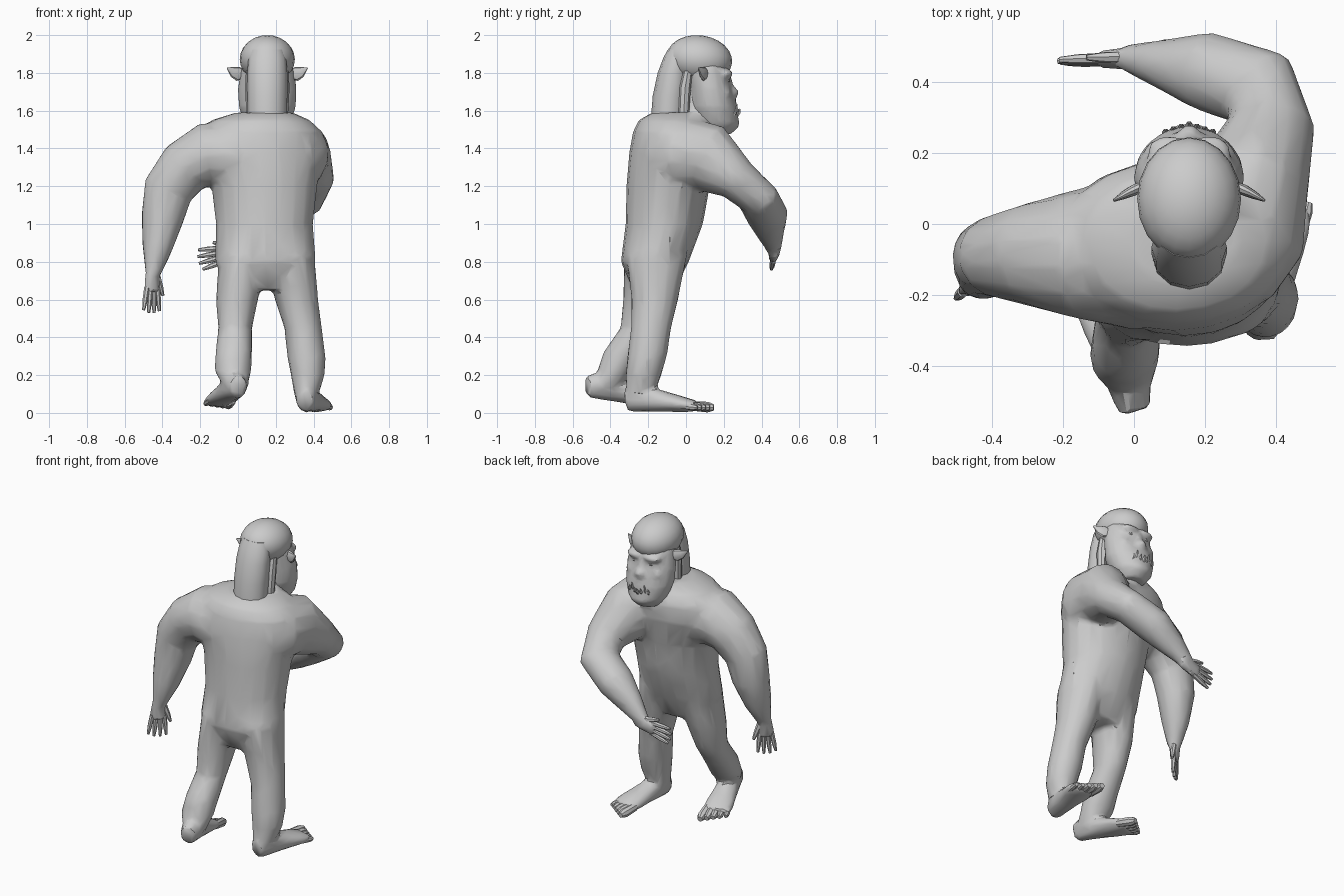
import bpy, bmesh, math
from mathutils import Vector as V, Matrix

if "Cube" in bpy.data.objects:
    bpy.data.objects.remove(bpy.data.objects["Cube"])


def add_loft(bm, rings, side=(1, 0, 0), n=14, flat=False):
    """Closed tube through rings (x, y, z, half width along side, half depth)."""
    pts = [V(r[:3]) for r in rings]
    loops = []
    for i, r in enumerate(rings):
        t = (pts[min(i + 1, len(pts) - 1)] - pts[max(i - 1, 0)]).normalized()
        if flat:
            t = V((0, 0, 1))
        a = (V(side) - t * V(side).dot(t)).normalized()
        b = t.cross(a)
        loops.append([bm.verts.new(pts[i] + a * r[3] * math.cos(2 * math.pi * k / n)
                                   + b * r[4] * math.sin(2 * math.pi * k / n)) for k in range(n)])
    for p, q in zip(loops, loops[1:]):
        for k in range(n):
            bm.faces.new((p[k], p[(k + 1) % n], q[(k + 1) % n], q[k]))
    bm.faces.new(loops[0][::-1])
    bm.faces.new(loops[-1])


def add_ball(bm, c, r, tilt=0.0, seg=16):
    m = Matrix.Translation(c) @ Matrix.Rotation(tilt, 4, 'X') @ Matrix.Diagonal((*r, 1))
    bmesh.ops.create_uvsphere(bm, u_segments=seg, v_segments=seg // 2 + 2, radius=1, matrix=m)


def finish(bm, name, voxel=0, ratio=1, angle=30):
    bmesh.ops.recalc_face_normals(bm, faces=bm.faces)
    me = bpy.data.meshes.new(name)
    bm.to_mesh(me)
    bm.free()
    ob = bpy.data.objects.new(name, me)
    bpy.context.collection.objects.link(ob)
    bpy.ops.object.select_all(action='DESELECT')
    bpy.context.view_layer.objects.active = ob
    ob.select_set(True)
    if voxel:
        m = ob.modifiers.new("fuse", 'REMESH')
        m.mode, m.voxel_size = 'VOXEL', voxel
        m = ob.modifiers.new("soften", 'SMOOTH')
        m.factor, m.iterations = 0.5, 6
        m = ob.modifiers.new("facet", 'DECIMATE')
        m.ratio = ratio
        for mod in ("fuse", "soften", "facet"):
            bpy.ops.object.modifier_apply(modifier=mod)
    bpy.ops.object.shade_smooth_by_angle(angle=math.radians(angle))
    return ob


def add_foot(body, digits, heel, tip, flip):
    """Wedge-shaped foot in the body mesh, five toes in the digit mesh."""
    h, t = V(heel), V(tip)
    f = (t - h).normalized()
    s = f.cross(V((0, 0, 1))).normalized()
    u = s.cross(f)
    L = (t - h).length
    prof = [(-.02, .045, .055, .06), (.06, .055, .068, .068), (.25, .065, .068, .068),
            (.45, .075, .055, .055), (.65, .088, .042, .042), (.82, .088, .03, .031)]
    add_loft(body, [(*(h + f * L * p + u * z), w, d) for p, w, d, z in prof], s)
    for i in range(5):
        o = (i - 2) * .036 * flip
        r = .028 - .0025 * i
        a = h + f * L * (.72 - .02 * i) + s * o * .85 + u * .034
        b = h + f * L * (1 - .035 * i) + s * o * .95 + u * .024
        m = a.lerp(b, .75)
        add_loft(digits, [(*a, r * .8, r * .9), (*m, r, r), (*b, r * .6, r * .6)], s, 8)


def add_hand(body, digits, wrist, direction, spread, thumb):
    """Flat palm in the body mesh, four fingers and a thumb in the digit mesh."""
    w, d = V(wrist), V(direction).normalized()
    s = (V(spread) - d * V(spread).dot(d)).normalized()
    add_loft(body, [(*(w - d * .03), .038, .036), (*(w + d * .03), .046, .03),
                    (*(w + d * .09), .052, .026), (*(w + d * .11), .046, .02)], s)
    for i in range(4):
        o = (i - 1.5)
        a = w + d * .08 + s * o * .023
        b = a + (d + s * o * .1) * (.142 - .012 * abs(o))
        add_loft(digits, [(*a, .015, .016), (*a.lerp(b, .6), .014, .014), (*b, .008, .008)], s, 7)
    a = w + d * .02 + s * thumb * .03
    b = a + (d + s * thumb * .45) * .1
    add_loft(digits, [(*a, .02, .018), (*a.lerp(b, .6), .016, .015), (*b, .008, .008)], s, 7)


body, fingers, toes = bmesh.new(), bmesh.new(), bmesh.new()

# torso
add_loft(body, [(.155, -.17, .65, .2, .11), (.145, -.165, .8, .268, .18), (.14, -.115, 1.0, .257, .205),
                (.14, -.095, 1.2, .28, .22), (.11, -.06, 1.38, .34, .24), (.115, -.05, 1.49, .325, .23),
                (.12, -.05, 1.55, .26, .2), (.14, -.04, 1.59, .15, .14)], n=20, flat=True)
# neck
add_loft(body, [(.155, .05, 1.45, .12, .15), (.155, .08, 1.6, .1, .1), (.155, .09, 1.72, .09, .09)], flat=True)
# legs
add_loft(body, [(.03, -.165, .84, .13, .165), (-.005, -.205, .6, .112, .13), (-.015, -.24, .45, .09, .108),
                (-.022, -.33, .32, .098, .11), (-.028, -.375, .22, .098, .095),
                (-.008, -.435, .13, .06, .07)], flat=True)
add_loft(body, [(.27, -.155, .84, .135, .165), (.31, -.165, .6, .115, .125), (.345, -.185, .45, .1, .108),
                (.362, -.205, .3, .102, .106), (.37, -.225, .2, .09, .096),
                (.36, -.245, .08, .06, .07)], flat=True)
# arms
add_loft(body, [(0, -.08, 1.36, .22, .18), (-.17, -.085, 1.365, .18, .172), (-.28, -.085, 1.3, .15, .15),
                (-.37, -.09, 1.18, .12, .135), (-.4, -.095, 1.03, .112, .114), (-.427, -.13, .87, .085, .08),
                (-.449, -.165, .74, .044, .042)], (0, 1, 0))
add_loft(body, [(.24, -.08, 1.36, .2, .2), (.305, -.01, 1.37, .195, .19), (.33, .12, 1.35, .185, .165),
                (.385, .27, 1.235, .115, .125), (.355, .38, 1.14, .1, .12), (.2, .43, 1.045, .105, .112),
                (.08, .45, .95, .08, .07), (-.02, .467, .865, .042, .038)], (0, 0, 1))

# feet and hands
add_foot(body, toes, (.355, -.31, .004), (.435, .135, .004), 1)
add_foot(body, toes, (.005, -.525, .08), (-.125, -.08, .015), -1)
add_hand(body, fingers, (-.452, -.165, .745), (-.03, -.05, -1), (1, .8, 0), 1)
add_hand(body, fingers, (0, .467, .855), (-1, -.05, -.22), (0, .1, 1), 1)
finish(body, "body", .014, .06, 30)
finish(fingers, "fingers")
finish(toes, "toes")

# face with brow, cheeks, nose, muzzle and chin
X = .155
face = bmesh.new()
add_loft(face, [(X, .17, 1.475, .075, .07), (X, .165, 1.53, .12, .115), (X, .145, 1.62, .152, .128),
                (X, .13, 1.72, .156, .115), (X, .11, 1.82, .142, .115), (X, .09, 1.9, .11, .1)], n=18, flat=True)
add_ball(face, (X, .22, 1.535), (.085, .065, .05))
add_ball(face, (X, .22, 1.63), (.075, .05, .05))
add_ball(face, (X, .24, 1.695), (.035, .04, .035))
add_ball(face, (X, .22, 1.74), (.022, .03, .05))
for s in (-1, 1):
    add_ball(face, (X + s * .08, .19, 1.69), (.05, .05, .045))
    add_ball(face, (X + s * .055, .205, 1.795), (.065, .045, .025))
    add_ball(face, (X + s * .028, .24, 1.685), (.02, .022, .018))
finish(face, "face", .012, .2, 30)

eyes, ears, teeth = bmesh.new(), bmesh.new(), bmesh.new()
for s in (-1, 1):
    add_ball(eyes, (X + s * .055, .215, 1.76), (.02, .018, .014), seg=10)
    add_loft(ears, [(X + s * .12, .11, 1.79, .022, .014), (X + s * .155, .095, 1.795, .038, .016),
                    (X + s * .18, .083, 1.805, .03, .012), (X + s * .212, .066, 1.825, .004, .004)], (0, 0, 1), 10)
# row of upward teeth, the outer pair longer
for i in range(-3, 4):
    h = .065 if abs(i) == 2 else .04
    x, y = X + i * .022, .272 - abs(i) * .007
    add_loft(teeth, [(x, y - .01, 1.565, .011, .011), (x, y + .008, 1.57 + h * .5, .01, .01),
                     (x, y + .014, 1.57 + h, .002, .002)], n=6)
finish(eyes, "eyes")
finish(ears, "ears")
finish(teeth, "teeth")

# rounded hair cap and the long lock down the back
cap = bmesh.new()
add_ball(cap, (X, .07, 1.872), (.146, .175, .127), -.12, 20)
finish(cap, "hair_cap", angle=40)
hair = bmesh.new()
add_loft(hair, [(X, -.03, 1.925, .09, .065), (X, -.045, 1.88, .1, .075), (X, -.065, 1.8, .106, .085),
                (X, -.083, 1.68, .106, .093), (X, -.092, 1.58, .104, .092)], n=12, flat=True)
for s in (-1, 1):
    add_loft(hair, [(X + s * .09, .02, 1.86, .02, .02), (X + s * .09, -.005, 1.72, .028, .03),
                    (X + s * .084, -.012, 1.58, .026, .028)], n=8)
finish(hair, "back_hair", angle=40)
